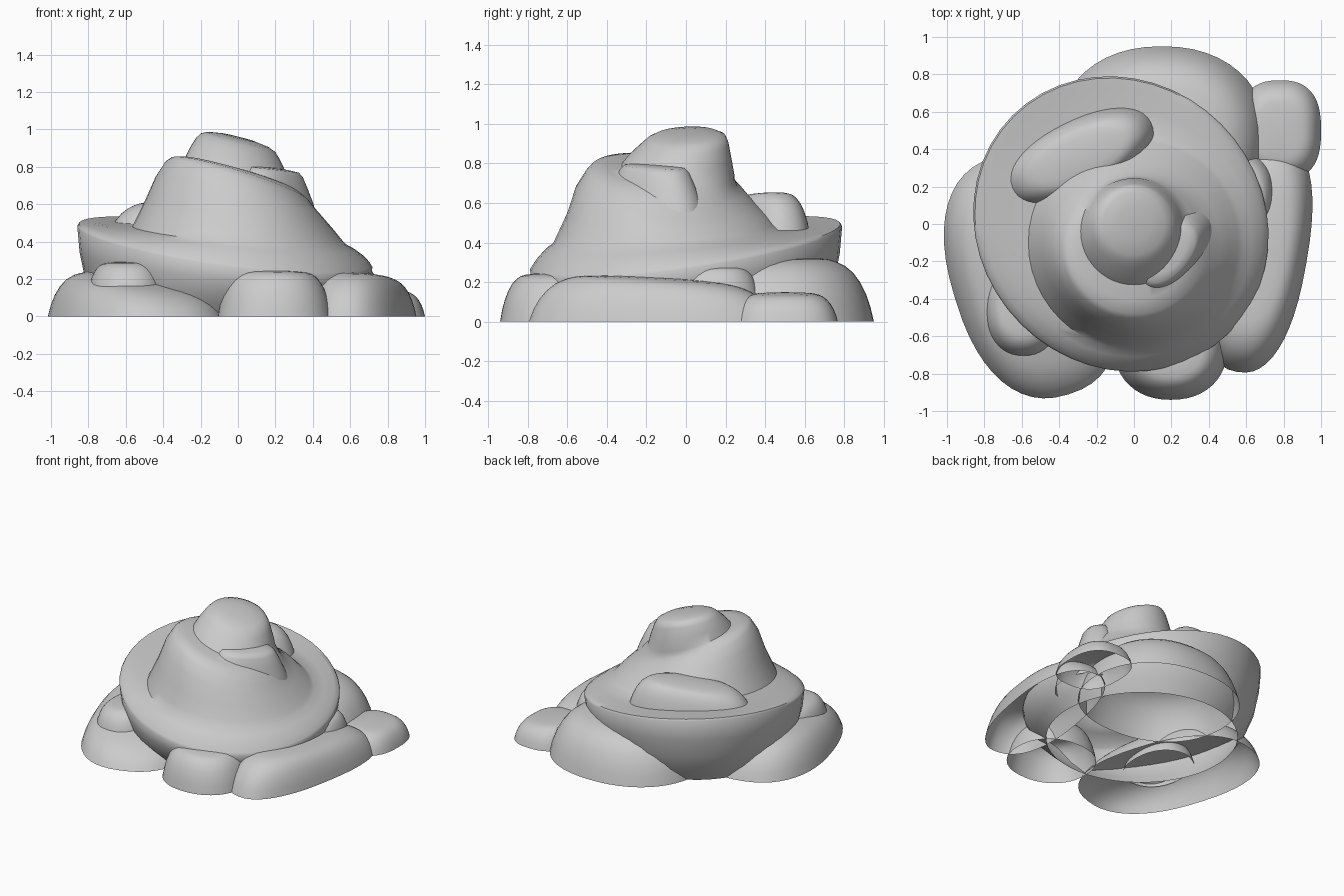
import bpy, bmesh
from math import sin, cos, pi, radians, copysign

if "Cube" in bpy.data.objects:
    bpy.data.objects.remove(bpy.data.objects["Cube"])

SEG = 48

# side profiles: (footprint scale, fraction of rim height, fraction of dome rise)
STONE = [(1, 0, 0), (.965, .25, 0), (.92, .47, 0), (.86, .67, 0), (.79, .83, 0), (.71, .94, 0),
         (.64, 1, 0), (.56, 1, .4), (.42, 1, .7), (.22, 1, .93)]
CHIP = [(1.05, 0, 0), (.93, .4, 0), (.80, .7, 0), (.69, .92, 0), (.6, 1, 0), (.4, 1, .5)]

# tilted tiers of the main mound: centre x, y, radius, height, slope x, slope y, stretch
MOUND = [(-.07, 0, .64, 0, 0, 0, .03), (-.07, 0, .70, .08, -.02, .02, .04),
         (-.07, 0, .75, .17, -.055, .055, .04), (-.07, 0, .777, .27, -.09, .09, .04),
         (-.07, 0, .789, .37, -.13, .13, .04), (-.07, 0, .78, .385, -.13, .13, .04),
         (-.06, -.01, .745, .402, -.12, .11, .04), (-.03, -.05, .66, .42, -.10, .08, .02),
         (.01, -.1, .575, .43, -.09, .07, 0),  # foot of the middle tier
         (.01, -.1, .545, .475, -.12, .04, 0), (.01, -.1, .5, .55, -.17, 0, 0),
         (.01, -.11, .45, .635, -.25, -.08, 0), (.01, -.11, .40, .70, -.31, -.12, 0),
         (.01, -.11, .37, .73, -.31, -.13, 0), (.005, -.08, .325, .755, -.29, -.11, 0),
         (0, -.04, .285, .767, -.27, -.09, 0),  # foot of the cap
         (0, -.03, .26, .83, -.26, -.02, 0), (0, -.01, .225, .895, -.26, .04, 0),
         (0, 0, .2, .928, -.25, .05, 0), (0, 0, .165, .945, -.25, .05, 0),
         (0, 0, .09, .957, -.25, .05, 0)]


def footprint(rx, ry, angle, power):
    """Offsets of a rotated rounded outline."""
    ca, sa = cos(radians(angle)), sin(radians(angle))
    out = []
    for i in range(SEG):
        c, n = cos(2 * pi * i / SEG), sin(2 * pi * i / SEG)
        u = copysign(abs(c) ** (2 / power), c) * rx
        v = copysign(abs(n) ** (2 / power), n) * ry
        out.append((u * ca - v * sa, u * sa + v * ca))
    return out


def loft(name, rings, tip):
    """Skin the rings, close the top, leave the bottom open."""
    bm = bmesh.new()
    loops = [[bm.verts.new(p) for p in ring] for ring in rings]
    end = bm.verts.new(tip)
    for i in range(SEG):
        j = (i + 1) % SEG
        for a, b in zip(loops, loops[1:]):
            bm.faces.new((a[i], a[j], b[j], b[i]))
        bm.faces.new((loops[-1][i], loops[-1][j], end))
    mesh = bpy.data.meshes.new(name)
    bm.to_mesh(mesh)
    bm.free()
    obj = bpy.data.objects.new(name, mesh)
    bpy.context.collection.objects.link(obj)
    bpy.ops.object.select_all(action='DESELECT')
    obj.select_set(True)
    bpy.context.view_layer.objects.active = obj
    bpy.ops.object.shade_smooth_by_angle(angle=radians(45))


def rock(name, centre, radii, angle=0, base=0.0, top=.2, slope=(0, 0), dome=.02,
         power=2.2, profile=STONE):
    """Rounded stone whose top plane tilts by slope."""
    rings = []
    for s, frac, rise in profile:
        rings.append([(centre[0] + x, centre[1] + y,
                       base + frac * (top + slope[0] * x + slope[1] * y - base) + rise * dome)
                      for x, y in footprint(radii[0] * s, radii[1] * s, angle, power)])
    loft(name, rings, (centre[0], centre[1], top + dome))


# main stepped mound
tiers = []
for cx, cy, r, z, gx, gy, e in MOUND:
    tiers.append([(cx + x, cy + y, z + gx * x + gy * y)
                  for x, y in footprint(r * (1 + e), r * (1 - e), -45, 2)])
loft("main_mound", tiers, (0, 0, .96))

# small stones resting on the mound
rock("upper_chip", (.185, -.16), (.29, .17), 50, base=.5, top=.785, slope=(-.12, 0), dome=.012,
     profile=CHIP)
rock("ledge_chip", (-.295, .36), (.445, .21), 25, base=.38, top=.62, slope=(.1, .03), dome=.02)

# stones around the foot
rock("left_foot_stone", (-.545, -.275), (.665, .43), -73, top=.19, slope=(-.10, .06), dome=.03,
     power=2.35)
rock("left_foot_chip", (-.59, -.44), (.21, .27), base=.14, top=.28, dome=.012)
rock("front_foot_stone", (.197, -.65), (.305, .29), top=.23, slope=(-.02, 0), dome=.017)
rock("right_foot_stone", (.66, -.165), (.635, .265), 80, top=.205, slope=(-.03, -.05), dome=.02,
     power=2.4)
rock("right_foot_chip", (.58, .16), (.18, .22), base=.08, top=.265, dome=.015)
rock("corner_foot_stone", (.78, .5), (.22, .268), top=.135, slope=(-.06, 0), dome=.012,
     power=2.6)
rock("back_foot_stone", (.15, .445), (.565, .505), top=.30, dome=.035)
